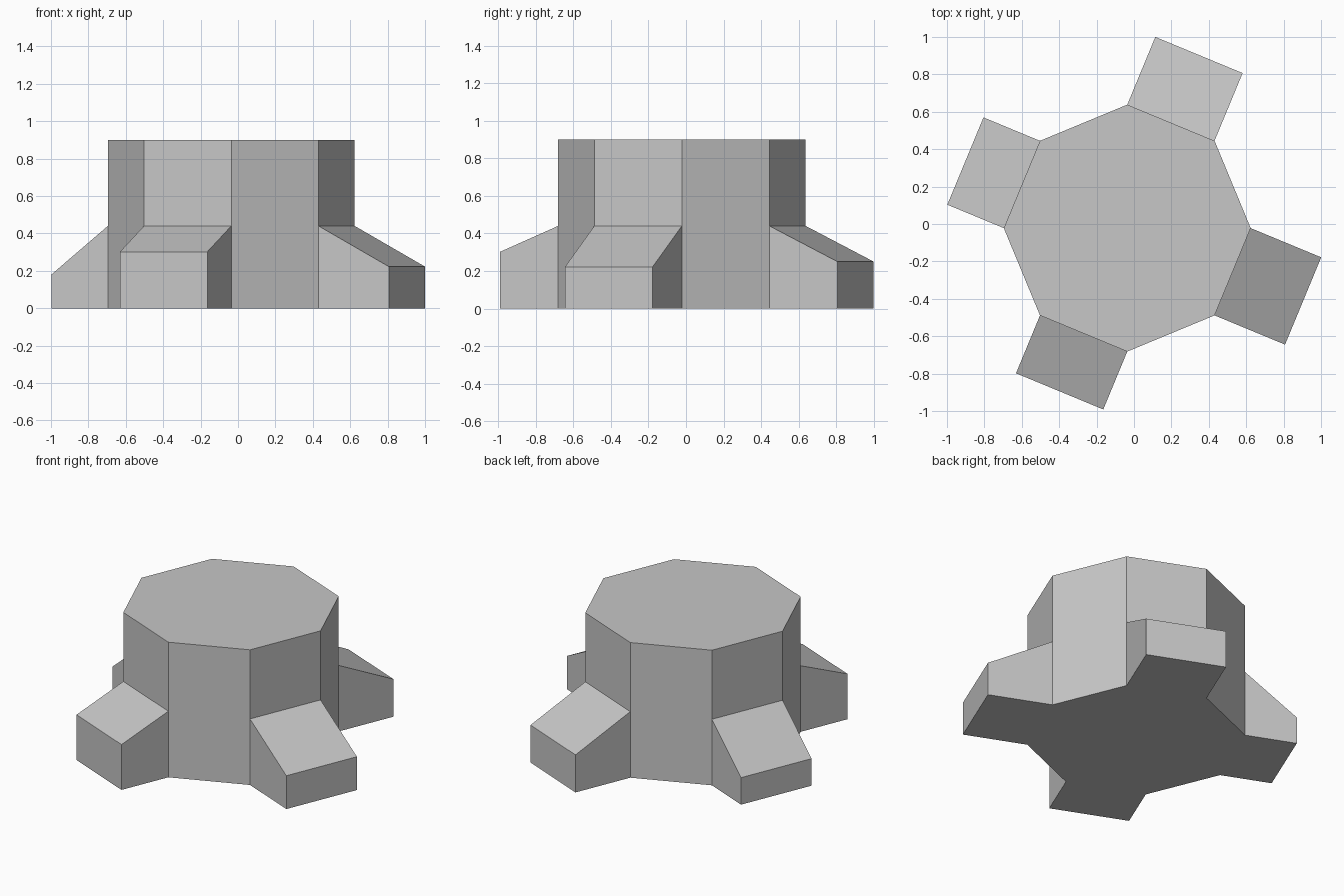
import bpy
import bmesh
from math import radians, sin, cos, tan
from mathutils import Matrix, Vector

cube = bpy.data.objects.get("Cube")
if cube:
    bpy.data.objects.remove(cube, do_unlink=True)

CENTRE = Vector((-0.036, -0.022, 0))
RADIUS = 0.66
BODY_HEIGHT = 0.9
FOOT_TOP = 0.44
APOTHEM = RADIUS * cos(radians(22.5))
HALF_SIDE = RADIUS * sin(radians(22.5))

grey = bpy.data.materials.new("plain_grey")
grey.use_nodes = True
colour = (0.57, 0.57, 0.57, 1)
grey.diffuse_color = colour
grey.node_tree.nodes["Principled BSDF"].inputs["Base Color"].default_value = colour


def prism(name, profile, direction, matrix):
    """Extrude a flat outline along a direction, then place it."""
    bm = bmesh.new()
    face = bm.faces.new([bm.verts.new(p) for p in profile])
    extruded = bmesh.ops.extrude_face_region(bm, geom=[face])["geom"]
    moved = [v for v in extruded if isinstance(v, bmesh.types.BMVert)]
    bmesh.ops.translate(bm, verts=moved, vec=direction)
    bmesh.ops.recalc_face_normals(bm, faces=bm.faces)
    mesh = bpy.data.meshes.new(name)
    bm.to_mesh(mesh)
    bm.free()
    mesh.materials.append(grey)
    obj = bpy.data.objects.new(name, mesh)
    obj.matrix_world = matrix
    bpy.context.collection.objects.link(obj)
    return obj


# Eight-sided body
corners = [radians(45 * i) for i in range(8)]
octagon = [(RADIUS * cos(a), RADIUS * sin(a), 0) for a in corners]
prism("body", octagon, (0, 0, BODY_HEIGHT), Matrix.Translation(CENTRE))

# Sloping feet on every other side: name, angle, length, outer height
feet = [
    ("back_foot", 67.5, 0.392, 0.25),
    ("left_foot", -22.5, 0.408, 0.222),
    ("front_foot", -112.5, 0.335, 0.302),
    ("right_foot", 157.5, 0.327, 0.18),
]
for name, angle, length, outer in feet:
    end = APOTHEM + length
    outline = [(APOTHEM, -HALF_SIDE, 0), (end, -HALF_SIDE, 0),
               (end, -HALF_SIDE, outer), (APOTHEM, -HALF_SIDE, FOOT_TOP)]
    place = Matrix.Translation(CENTRE) @ Matrix.Rotation(radians(angle), 4, "Z")
    prism(name, outline, (0, 2 * HALF_SIDE, 0), place)
